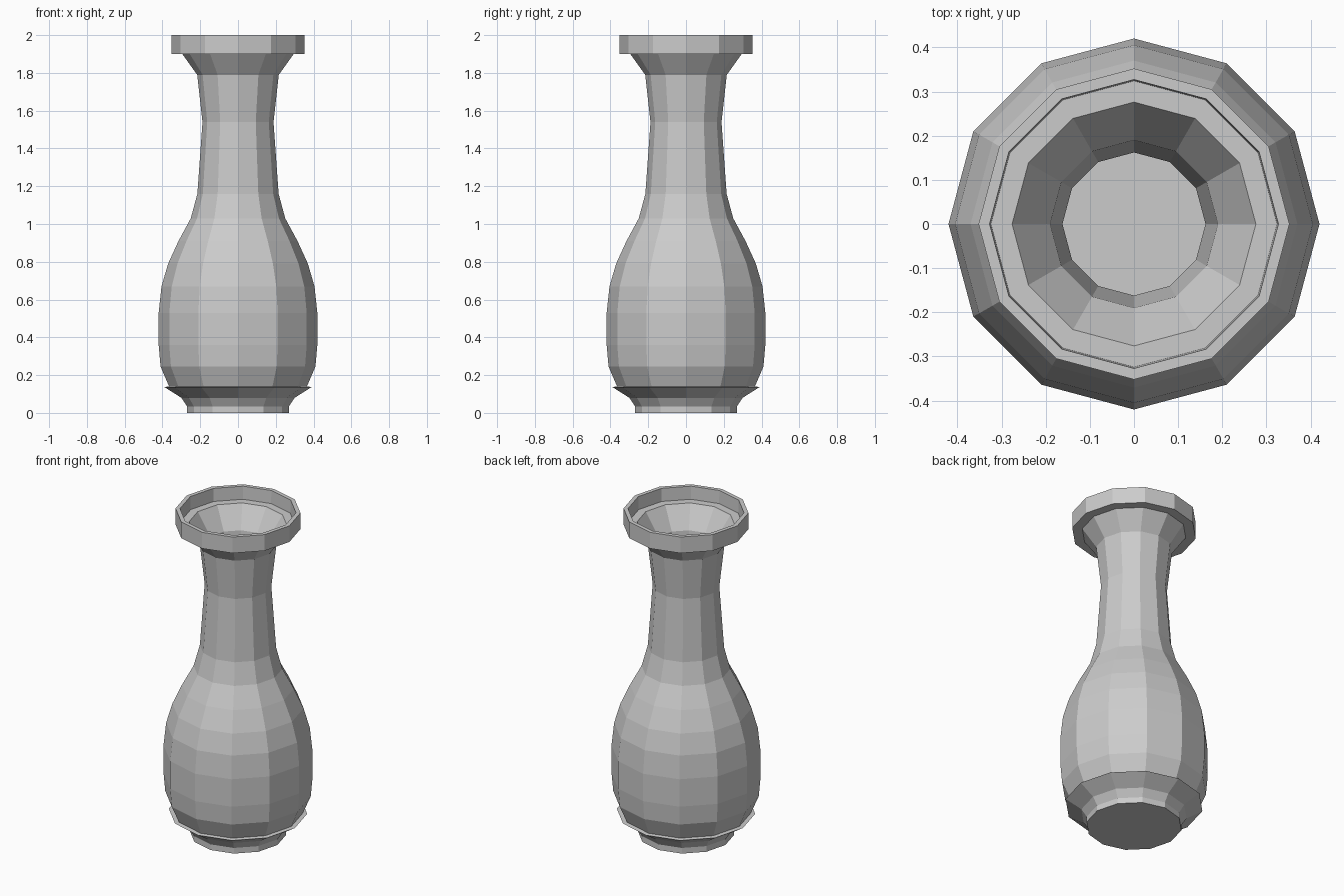
import bpy, bmesh, math

if "Cube" in bpy.data.objects:
    bpy.data.objects.remove(bpy.data.objects["Cube"])

SIDES = 12

clay = bpy.data.materials.new("grey_clay")
clay.use_nodes = True
colour = (0.6, 0.6, 0.6, 1)
clay.diffuse_color = colour
clay.node_tree.nodes["Principled BSDF"].inputs["Base Color"].default_value = colour


def lathe(name, profile):
    """Spin (radius, height) points into a closed faceted solid."""
    bm = bmesh.new()
    rings = []
    for r, z in profile:
        angles = [math.tau * i / SIDES for i in range(SIDES)]
        rings.append([bm.verts.new((r * math.cos(a), r * math.sin(a), z)) for a in angles])
    for low, high in zip(rings, rings[1:]):
        for i in range(SIDES):
            j = (i + 1) % SIDES
            bm.faces.new((low[i], low[j], high[j], high[i]))
    bm.faces.new(rings[0][::-1])
    bm.faces.new(rings[-1])
    mesh = bpy.data.meshes.new(name)
    bm.to_mesh(mesh)
    bm.free()
    mesh.materials.append(clay)
    obj = bpy.data.objects.new(name, mesh)
    bpy.context.collection.objects.link(obj)
    return obj


# Foot, flared collar, belly, neck and mouth
foot = [(0.27, 0), (0.27, 0.035), (0.3, 0.08), (0.39, 0.137)]
belly = [(0.365, 0.14), (0.41, 0.245), (0.42, 0.36), (0.42, 0.53),
         (0.405, 0.67), (0.37, 0.79), (0.315, 0.91), (0.25, 1.03)]
neck = [(0.215, 1.16), (0.188, 1.54), (0.216, 1.79), (0.295, 1.9)]
rim = [(0.352, 1.9), (0.352, 2), (0.327, 2), (0.324, 1.92)]

# Hollow inside, running parallel to the outer wall down to the floor
WALL = 0.026
inside = [(0.276, 1.92)] + [(r - WALL, z) for r, z in reversed(belly + neck[:-1])]

lathe("vase", foot + belly + neck + rim + inside)
